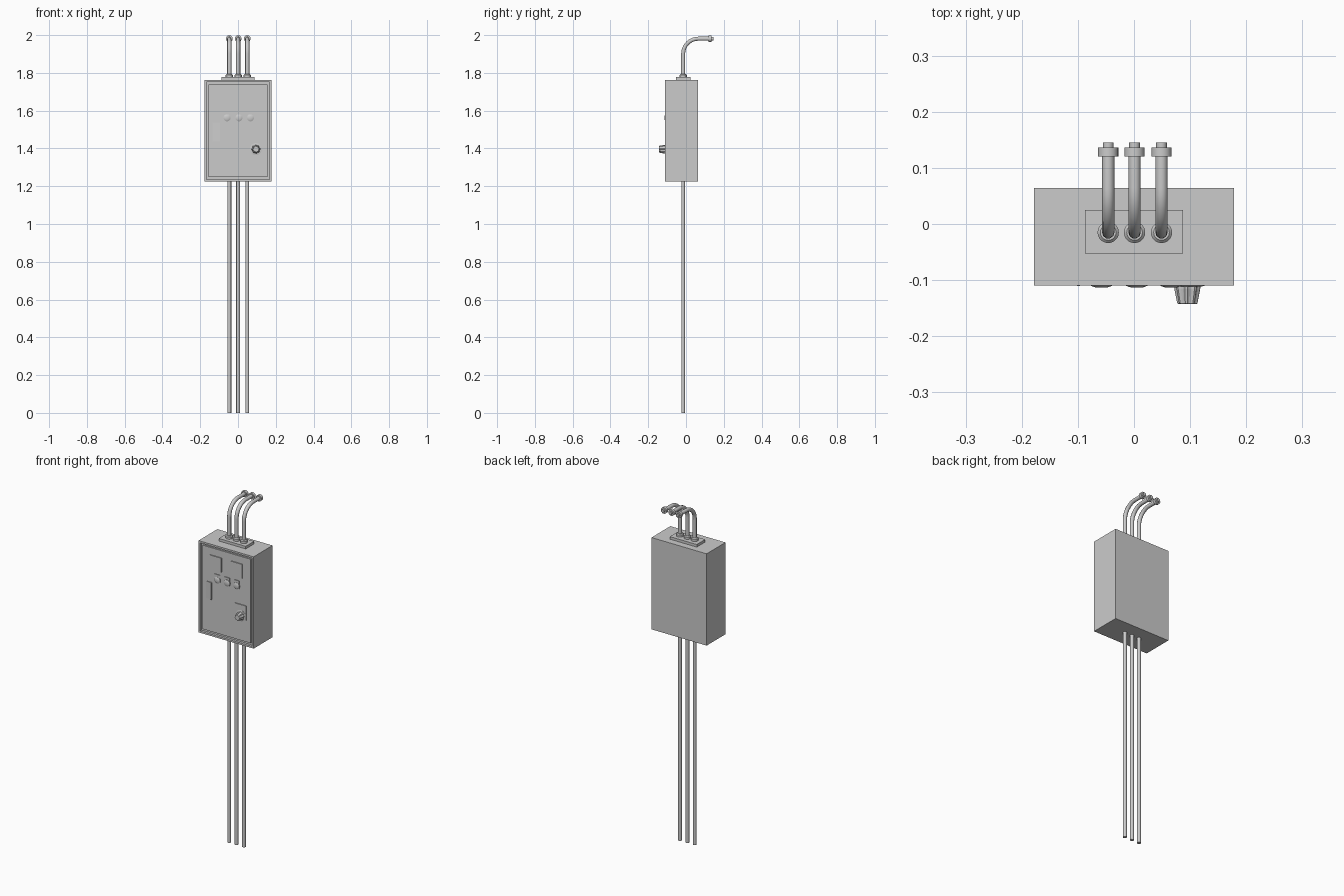
import bpy, bmesh
from math import sin, cos, pi, radians
from mathutils import Matrix

if "Cube" in bpy.data.objects:
    bpy.data.objects.remove(bpy.data.objects["Cube"])

PIPE_X = (-0.046, 0.001, 0.049)
PIPE_Y = -0.015
PIPE_Z = 1.981
FRONT = -0.11
DOOR = FRONT + 0.006


def finish(bm, name, smooth=False):
    bmesh.ops.recalc_face_normals(bm, faces=bm.faces)
    me = bpy.data.meshes.new(name)
    bm.to_mesh(me)
    bm.free()
    ob = bpy.data.objects.new(name, me)
    bpy.context.collection.objects.link(ob)
    if smooth:
        bpy.context.view_layer.objects.active = ob
        ob.select_set(True)
        bpy.ops.object.shade_smooth_by_angle(angle=radians(35))
        ob.select_set(False)
    return ob


def box_bm(x0, x1, y0, y1, z0, z1):
    bm = bmesh.new()
    m = Matrix.Translation(((x0+x1)/2, (y0+y1)/2, (z0+z1)/2)) @ Matrix.Diagonal((x1-x0, y1-y0, z1-z0, 1))
    bmesh.ops.create_cube(bm, size=1, matrix=m)
    return bm


def box(name, *dims):
    return finish(box_bm(*dims), name)


def lathe(name, profile, loc, axis='Z', n=20, flute=0.0):
    """Capped rings of (radius, height); axis Y points toward the front."""
    bm = bmesh.new()
    rings = []
    for r, h in profile:
        ring = []
        for i in range(n):
            a = 2*pi*i/n
            rr = r*(1 - flute*((i // 2) % 2))
            ring.append(bm.verts.new((rr*cos(a), rr*sin(a), h)))
        rings.append(ring)
    for a, b in zip(rings, rings[1:]):
        for i in range(n):
            bm.faces.new((a[i], a[(i+1) % n], b[(i+1) % n], b[i]))
    bm.faces.new(rings[0])
    bm.faces.new(rings[-1])
    rot = Matrix.Rotation(pi/2, 4, 'X') if axis == 'Y' else Matrix()
    bm.transform(Matrix.Translation(loc) @ rot)
    return finish(bm, name, smooth=flute == 0)


def tube(name, pts, r):
    cu = bpy.data.curves.new(name, 'CURVE')
    cu.dimensions = '3D'
    cu.bevel_depth = r
    cu.bevel_resolution = 3
    cu.use_fill_caps = True
    sp = cu.splines.new('POLY')
    sp.points.add(len(pts) - 1)
    for p, co in zip(sp.points, pts):
        p.co = (*co, 1)
    sp.use_smooth = True
    ob = bpy.data.objects.new(name, cu)
    bpy.context.collection.objects.link(ob)


# Cabinet with recessed front opening
bm = box_bm(-0.178, 0.178, FRONT, 0.064, 1.226, 1.762)
bm.normal_update()
face = min(bm.faces, key=lambda f: f.calc_center_median().y)
bmesh.ops.inset_region(bm, faces=[face], thickness=0.015)
res = bmesh.ops.extrude_discrete_faces(bm, faces=[face])
bmesh.ops.translate(bm, verts=res['faces'][0].verts, vec=(0, 0.014, 0))
finish(bm, "cabinet")

# Door panel sitting in the opening with a gap around it
box("door", -0.155, 0.155, DOOR, FRONT + 0.0145, 1.249, 1.739)

# Meter windows
for i, x in enumerate((-0.069, 0.066)):
    box(f"meter_{i+1}", x-0.037, x+0.037, FRONT + 0.0005, DOOR + 0.001, 1.614, 1.697)

# Push buttons on small backing plates
for i, x in enumerate((-0.058, 0.005, 0.066)):
    box(f"button_plate_{i+1}", x-0.018, x+0.016, FRONT + 0.002, DOOR + 0.001, 1.547, 1.594)
    lathe(f"button_{i+1}", [(0.019, 0), (0.019, 0.006), (0.014, 0.008), (0.009, 0.0095)],
          (x, DOOR, 1.562), 'Y')

# Wedge-shaped door latch, raised on its right side
bm = box_bm(-0.135, -0.096, FRONT - 0.001, DOOR + 0.001, 1.438, 1.537)
for v in bm.verts:
    if v.co.x < -0.12 and v.co.y < DOOR:
        v.co.y = DOOR - 0.0005
finish(bm, "door_latch")

# Rotary switch
box("switch_plate", 0.055, 0.127, FRONT + 0.001, DOOR + 0.001, 1.375, 1.46)
lathe("switch_collar", [(0.032, 0), (0.032, 0.006), (0.028, 0.007)], (0.094, DOOR, 1.396), 'Y', 24)
lathe("switch_knob", [(0.024, 0), (0.023, 0.012), (0.018, 0.037), (0.016, 0.039)],
      (0.095, DOOR, 1.396), 'Y', 32, 0.13)

# Gland plate on the cabinet roof
box("gland_plate", -0.087, 0.087, -0.053, 0.025, 1.761, 1.777)

# Conduits: straight below, bent backward above
R = 0.08
for i, x in enumerate(PIPE_X):
    tube(f"lower_conduit_{i+1}", [(x, PIPE_Y, 0), (x, PIPE_Y, 1.23)], 0.0105)
    arc = [(x, PIPE_Y + R*(1-cos(a)), PIPE_Z - R + R*sin(a)) for a in (pi/2*k/10 for k in range(11))]
    tube(f"upper_conduit_{i+1}", [(x, PIPE_Y, 1.77)] + arc + [(x, 0.13, PIPE_Z)], 0.011)
    lathe(f"base_collar_{i+1}", [(0.019, 0), (0.019, 0.013), (0.014, 0.018)], (x, PIPE_Y, 1.776))
    lathe(f"end_collar_{i+1}", [(0.018, 0), (0.018, 0.016)], (x, 0.136, PIPE_Z), 'Y')
    lathe(f"end_stub_{i+1}", [(0.0095, 0), (0.0095, 0.012)], (x, 0.145, PIPE_Z), 'Y')
